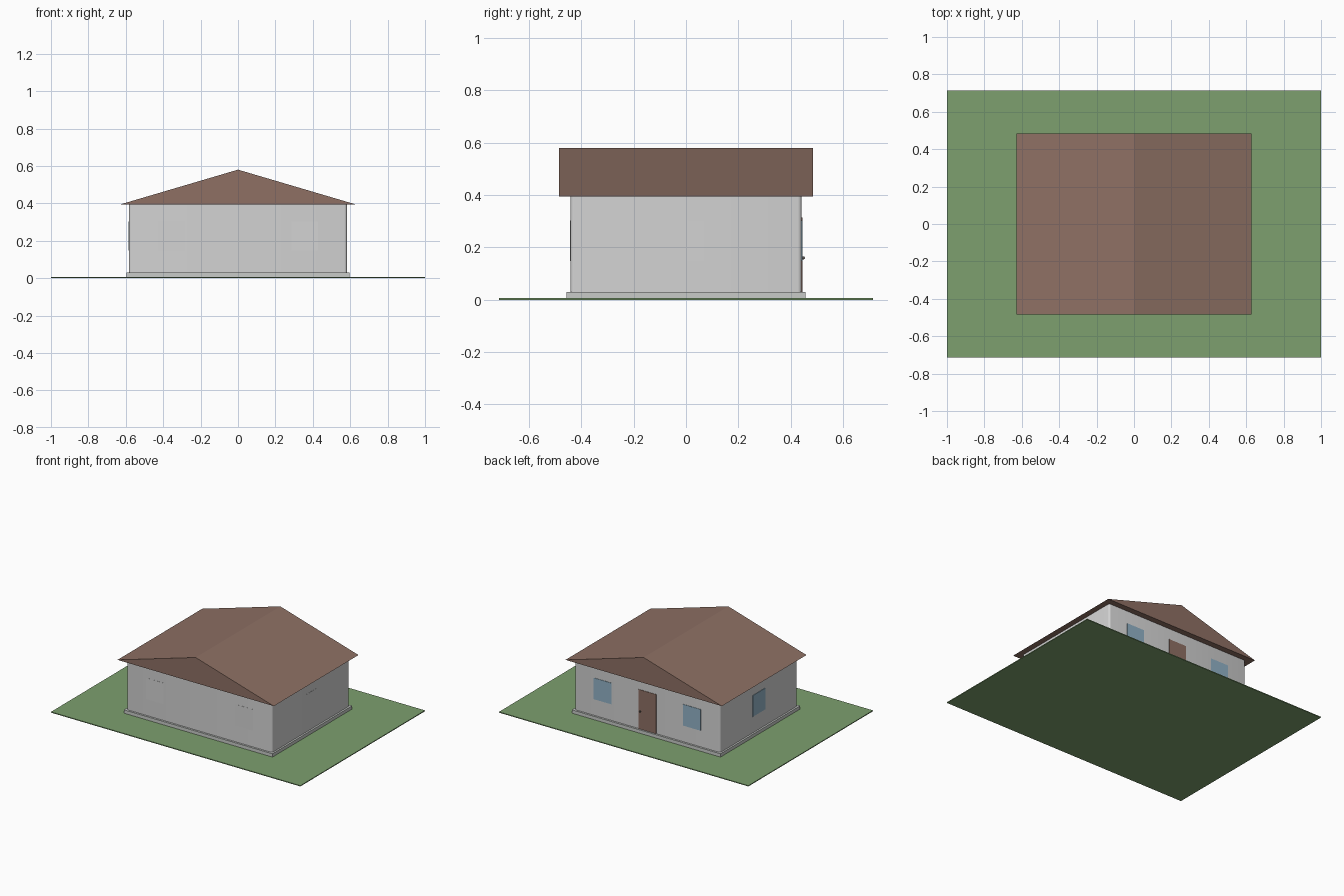
import bpy
import bmesh
import math

default = bpy.data.objects.get("Cube")
if default:
    bpy.data.objects.remove(default, do_unlink=True)


def material(name, rgb):
    """Flat material from 0-255 display colour, converted to linear."""
    lin = [((c / 255 + 0.055) / 1.055) ** 2.4 for c in rgb]
    mat = bpy.data.materials.new(name)
    mat.use_nodes = True
    mat.diffuse_color = (*lin, 1)
    bsdf = mat.node_tree.nodes["Principled BSDF"]
    bsdf.inputs["Base Color"].default_value = (*lin, 1)
    bsdf.inputs["Roughness"].default_value = 0.8
    return mat


GRASS = material("grass green", (125, 160, 110))
CONCRETE = material("concrete grey", (200, 203, 200))
PLASTER = material("plaster white", (211, 211, 211))
BROWN = material("roof brown", (142, 112, 100))
GLASS = material("window blue", (146, 178, 198))
METAL = material("handle metal", (90, 85, 80))


def add_object(name, bm, mat):
    bmesh.ops.recalc_face_normals(bm, faces=bm.faces)
    mesh = bpy.data.meshes.new(name)
    bm.to_mesh(mesh)
    bm.free()
    mesh.materials.append(mat)
    obj = bpy.data.objects.new(name, mesh)
    bpy.context.collection.objects.link(obj)
    return obj


def box_mesh(low, high):
    bm = bmesh.new()
    bmesh.ops.create_cube(bm, size=1)
    for v in bm.verts:
        v.co = [a + (b - a) * (c + 0.5) for a, b, c in zip(low, high, v.co)]
    return bm


def slab(name, half_x, half_y, z0, z1, mat):
    low, high = (-half_x, -half_y, z0), (half_x, half_y, z1)
    return add_object(name, box_mesh(low, high), mat)


WALL_X, WALL_Y = 0.583, 0.442
FLOOR, EAVE, RIDGE = 0.03, 0.395, 0.58

# Lawn and foundation
slab("lawn", 1.0, 0.714, 0, 0.006, GRASS)
slab("foundation", 0.596, 0.456, 0.006, FLOOR, CONCRETE)

# Walls with rounded vertical corners
bm = box_mesh((-WALL_X, -WALL_Y, FLOOR), (WALL_X, WALL_Y, EAVE + 0.001))
caps = [f for f in bm.faces if abs(f.normal.z) > 0.9]
bmesh.ops.delete(bm, geom=caps, context='FACES_ONLY')
corners = [e for e in bm.edges if abs(e.verts[0].co.z - e.verts[1].co.z) > 0.1]
bmesh.ops.bevel(bm, geom=corners, offset=0.015, segments=4, profile=0.5,
                affect='EDGES')
walls = add_object("walls", bm, PLASTER)
bpy.context.view_layer.objects.active = walls
walls.select_set(True)
bpy.ops.object.shade_smooth_by_angle(angle=math.radians(30))

# Solid gable roof, ridge running front to back
bm = bmesh.new()
gable = bm.faces.new([bm.verts.new((x, -0.485, z)) for x, z in
                      ((-0.627, EAVE), (0.627, EAVE), (0, RIDGE))])
extruded = bmesh.ops.extrude_face_region(bm, geom=[gable], use_keep_orig=True)
moved = [g for g in extruded["geom"] if isinstance(g, bmesh.types.BMVert)]
bmesh.ops.translate(bm, verts=moved, vec=(0, 0.97, 0))
add_object("roof", bm, BROWN)


def wall_plate(name, side, centre, width, z0, z1, proud, mat):
    """Thin plate on the front, back, left or right wall."""
    sign = 1 if side in ("back", "left") else -1
    reach = WALL_Y if side in ("front", "back") else WALL_X
    depth = sorted((sign * (reach - 0.003), sign * (reach + proud)))
    along = (centre - width / 2, centre + width / 2)
    xs, ys = (along, depth) if side in ("front", "back") else (depth, along)
    low, high = zip(xs, ys, (z0, z1))
    return add_object(name, box_mesh(low, high), mat)


# Windows: glazed at the back and right, blank at the front and left
for side, kind, proud, mat in (("back", "window", 0.003, GLASS),
                               ("right", "window", 0.003, GLASS),
                               ("front", "blank_window", 0.001, PLASTER),
                               ("left", "blank_window", 0.001, PLASTER)):
    centres = (-0.358, 0.358) if side in ("front", "back") else (0,)
    for i, c in enumerate(centres):
        wall_plate(f"{side}_{kind}_{i + 1}", side, c, 0.142, 0.148, 0.302,
                   proud, mat)

# Back door and its handle
wall_plate("door", "back", 0, 0.142, FLOOR, 0.315, 0.003, BROWN)
bm = bmesh.new()
bmesh.ops.create_uvsphere(bm, u_segments=16, v_segments=8, radius=0.006)
bmesh.ops.translate(bm, verts=bm.verts, vec=(0.055, WALL_Y + 0.006, 0.16))
handle = add_object("door_handle", bm, METAL)
handle.data.shade_smooth()
